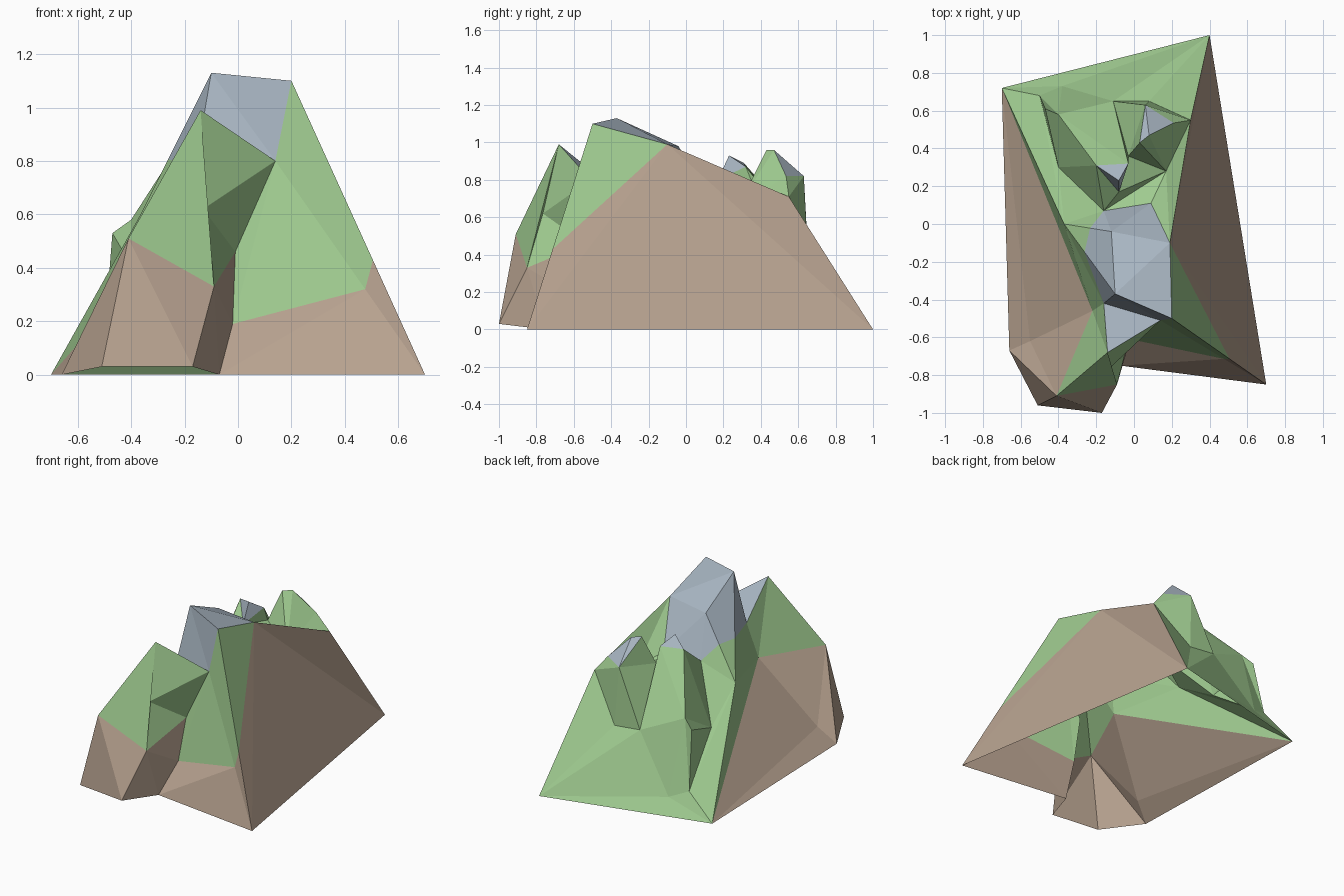
import bpy, bmesh
from mathutils import Vector

if "Cube" in bpy.data.objects:
    bpy.data.objects.remove(bpy.data.objects["Cube"])

# Three flat colours
def material(name, rgb):
    m = bpy.data.materials.new(name)
    m.diffuse_color = (*rgb, 1)
    m.use_nodes = True
    m.node_tree.nodes["Principled BSDF"].inputs["Base Color"].default_value = m.diffuse_color
    return m

ROCK, GRASS, SUMMIT = 0, 1, 2
mats = [material("brown rock", (0.48, 0.365, 0.28)),
        material("green slope", (0.35, 0.60, 0.28)),
        material("blue grey summit", (0.40, 0.475, 0.55))]

pt = {}
def points(**kw):
    for k, v in kw.items():
        pt[k] = Vector(v)

def between(name, a, b, t):
    pt[name] = pt[a].lerp(pt[b], t)

bm = bmesh.new()
def facets(colour, *outlines):
    """Each outline names the corners of one facet, cut into a triangle fan."""
    for o in outlines:
        n = o.split()
        for i in range(1, len(n) - 1):
            f = bm.faces.new([bm.verts.new(pt[k]) for k in (n[0], n[i], n[i + 1])])
            f.material_index = colour

# Footprint corners
points(A=(-.70, .72, 0), B=(.40, 1, 0), C=(.70, -.85, 0), D=(-.07, -.75, 0),
       E=(-.17, -1, .03), F=(-.51, -.96, .03), G=(-.66, -.67, 0))

# Front outcrop
points(P=(-.14, -.68, .99), N=(-.41, -.91, .51), M=(-.09, -.85, .33), K=(-.13, -.765, .62),
       L=(-.01, -.54, .46), S=(.14, -.51, .80), T=(-.16, -.42, .78), W=(-.22, -.46, .545),
       U=(-.55, -.62, .105), d1=(-.02, -.61, .19))
facets(ROCK, "N M E F", "M L d1 D E", "N F G U", "W N U", "A W U", "A U G")
facets(GRASS, "P N M K", "P K S", "K M L S", "P T W N")
facets(SUMMIT, "S P T")

# Main peak, with the snow and rock lines cut part way along its ridges
points(Q=(-.10, -.37, 1.13), R3=(.20, -.50, 1.10), R2=(.19, -.10, .99), R1=(.30, .55, .71),
       Y=(-.12, -.04, .98), V=(-.37, 0, .59), m1=(-.16, .07, .71), m2=(.09, .11, .72))
between("c1", "S", "C", .6)
between("c2", "R3", "C", .61)
between("gQ", "V", "Q", .4)
between("gV", "V", "Y", .55)
facets(SUMMIT, "Q R3 S T", "Q T gQ", "Q gQ gV Y", "Q Y R2 R3", "Y gV m1", "Y m1 m2 R2")
facets(GRASS, "d1 c1 S L", "S c1 c2 R3", "R3 c2 R2", "A V W", "V T W", "V gQ T",
       "V gV gQ", "V m1 gV")
facets(ROCK, "D C c1 d1", "c1 C c2", "c2 C R2", "C B R2", "B R1 R2")

# Back slope and right spire
points(H=(.17, .28, .66), I=(-.38, .73, .10), O=(-.50, .68, .15), J=(-.03, .36, .77),
       Z1=(-.11, .65, .45), Z2=(.08, .65, .43), s1=(.06, .63, .82), s2=(.21, .535, .82),
       a1=(.03, .43, .96), a2=(.08, .47, .96))
facets(GRASS, "R2 m2 H R1", "A B I", "B Z1 I", "B Z2 Z1", "B R1 Z2", "A I O",
       "R1 s2 s1 Z2", "s1 Z1 Z2", "s1 a1 J Z1", "H R1 s2", "H s2 a2", "H a2 a1 J")
facets(SUMMIT, "a2 s2 s1", "a1 a2 s1")

# Left fin and small spire
points(O2=(-.40, .30, .41), O3=(-.47, .61, .53), O4=(-.40, .58, .58), g1=(-.20, .31, .89),
       g2=(-.03, .32, .87), g3=(-.08, .23, .93), g4=(-.08, .17, .80))
facets(GRASS, "A O V", "O O2 V", "O2 m1 V", "O O3 O2", "O3 O4 O2", "O2 O4 g1 m1",
       "g1 O4 g2", "O I O4 O3", "I Z1 O4", "O4 Z1 g2", "m1 g4 g1", "m1 m2 H g4",
       "g4 H J g2", "g2 J Z1")
facets(SUMMIT, "g1 g2 g3", "g1 g3 g4", "g3 g2 g4")

# Weld the parts into one open shell facing outward
bmesh.ops.remove_doubles(bm, verts=bm.verts, dist=1e-4)
bmesh.ops.recalc_face_normals(bm, faces=bm.faces)
if sum(f.normal.z * f.calc_area() for f in bm.faces) < 0:
    bmesh.ops.reverse_faces(bm, faces=bm.faces)
mesh = bpy.data.meshes.new("mountain")
for m in mats:
    mesh.materials.append(m)
bm.to_mesh(mesh)
bm.free()
bpy.context.collection.objects.link(bpy.data.objects.new("mountain", mesh))
